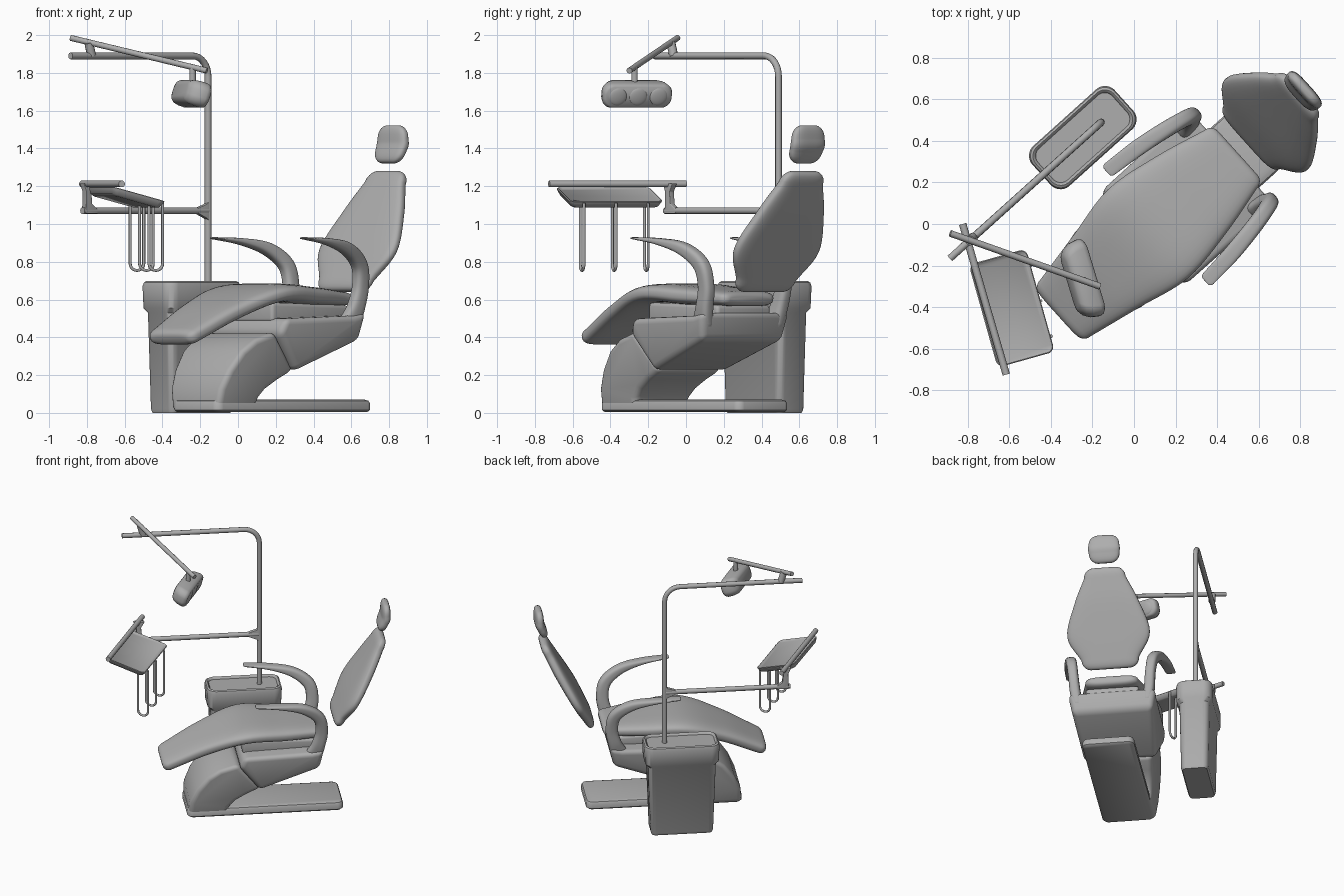
import bpy, bmesh, math
from mathutils import Matrix, Vector

cube = bpy.data.objects.get("Cube")
if cube:
    bpy.data.objects.remove(cube)

grey = bpy.data.materials.new("neutral_grey")
grey.use_nodes = True
COLOUR = (0.42, 0.42, 0.42, 1)
grey.diffuse_color = COLOUR
grey.node_tree.nodes["Principled BSDF"].inputs["Base Color"].default_value = COLOUR

# Shared frame: local x runs from foot to head, local y = 0 is the chair's centre line
TURN = Matrix.Rotation(math.radians(42), 4, 'Z')
CHAIR = TURN @ Matrix.Translation((0, -0.08, 0))
UNIT = TURN @ Matrix.Translation((0, 0.47, 0))


def finish(name, bm, matrix, angle=40):
    bmesh.ops.recalc_face_normals(bm, faces=bm.faces)
    mesh = bpy.data.meshes.new(name)
    bm.to_mesh(mesh)
    bm.free()
    mesh.materials.append(grey)
    obj = bpy.data.objects.new(name, mesh)
    bpy.context.collection.objects.link(obj)
    obj.matrix_world = matrix
    bpy.ops.object.select_all(action='DESELECT')
    obj.select_set(True)
    bpy.context.view_layer.objects.active = obj
    bpy.ops.object.shade_smooth_by_angle(angle=math.radians(angle))


def skin(name, rings, matrix, angle):
    """Join closed rings of points into one capped surface."""
    bm = bmesh.new()
    loops = [[bm.verts.new(p) for p in ring] for ring in rings]
    for a, b in zip(loops, loops[1:]):
        for i in range(len(a)):
            j = (i + 1) % len(a)
            bm.faces.new((a[i], a[j], b[j], b[i]))
    bm.faces.new(loops[0])
    bm.faces.new(loops[-1])
    finish(name, bm, matrix, angle)


def spline(points, steps=6):
    """Smooth path through points of any dimension."""
    pts = [Vector(p) for p in points]
    ext = [2 * pts[0] - pts[1]] + pts + [2 * pts[-1] - pts[-2]]
    out = []
    for a, b, c, d in zip(ext, ext[1:], ext[2:], ext[3:]):
        for k in range(steps):
            t = k / steps
            out.append(b + (c - a) * (t / 2) + (2 * a - 5 * b + 4 * c - d) * (t * t / 2)
                       + (3 * b - a - 3 * c + d) * (t ** 3 / 2))
    return out + [pts[-1]]


def rounded_end(end, inner, corner):
    """Extra stations that close a cushion with a soft end."""
    way = Vector((end[0] - inner[0], end[1] - inner[1])).normalized()
    stations = []
    for k in range(1, 6):
        a = math.radians(16.5 * k)
        s = end.copy()
        s[0] += way.x * corner * math.sin(a)
        s[1] += way.y * corner * math.sin(a)
        s[3] -= corner * (1 - math.cos(a))
        s[4] *= math.cos(a) ** 0.6
        stations.append(s)
    return stations


def cushion(name, stations, corner, box=0.45):
    """Padded shape along stations of (x, z, y, half width, half thickness)."""
    path = spline(stations)
    path = (rounded_end(path[0], path[1], corner)[::-1] + path
            + rounded_end(path[-1], path[-2], corner))
    rings = []
    for i, s in enumerate(path):
        d = path[min(i + 1, len(path) - 1)] - path[max(i - 1, 0)]
        t = Vector((d[0], 0, d[1])).normalized()
        n = Vector((-t.z, 0, t.x))
        ring = []
        for k in range(32):
            a = math.tau * (k + 0.5) / 32
            c, q = math.cos(a), math.sin(a)
            w = math.copysign(abs(c) ** box, c) * s[3]
            h = math.copysign(abs(q) ** 0.7, q) * s[4]
            ring.append(Vector((s[0], s[2] + w, s[1])) + n * h)
        rings.append(ring)
    skin(name, rings, CHAIR, 60)


def stack(name, levels, matrix, angle=40):
    """Rounded rectangles (z, length, width, corner radius) stacked upward."""
    rings = []
    for z, length, width, radius in levels:
        ring = []
        for k in range(32):
            a = math.tau * (k + 0.5) / 32
            c, s = math.cos(a), math.sin(a)
            ring.append((math.copysign(length / 2 - radius, c) + radius * c,
                         math.copysign(width / 2 - radius, s) + radius * s, z))
        rings.append(ring)
    skin(name, rings, matrix, angle)


def prism(name, outline, half, flare, bevel, matrix=CHAIR):
    """Side outline (x, z) widened across y, flaring with height."""
    bm = bmesh.new()
    sides = [[bm.verts.new((x, s * (half + flare * z), z)) for x, z in outline] for s in (-1, 1)]
    n = len(outline)
    for i in range(n):
        j = (i + 1) % n
        bm.faces.new((sides[0][i], sides[0][j], sides[1][j], sides[1][i]))
    for side in sides:
        bm.faces.new(side)
    bmesh.ops.recalc_face_normals(bm, faces=bm.faces)
    sharp = [e for e in bm.edges if e.calc_face_angle() > 0.55]
    bmesh.ops.bevel(bm, geom=sharp, offset=bevel, segments=4, profile=0.5,
                    affect='EDGES', clamp_overlap=True)
    finish(name, bm, matrix)


def tube(name, points, radius, matrix=Matrix()):
    data = bpy.data.curves.new(name, 'CURVE')
    data.dimensions = '3D'
    data.bevel_depth = radius
    data.bevel_resolution = 3
    data.use_fill_caps = True
    line = data.splines.new('POLY')
    line.points.add(len(points) - 1)
    for p, co in zip(line.points, points):
        p.co = (*co, 1)
    line.use_smooth = True
    data.materials.append(grey)
    obj = bpy.data.objects.new(name, data)
    bpy.context.collection.objects.link(obj)
    obj.matrix_world = matrix


def frame(centre, along, across):
    """Matrix with x along, y across and z completing the frame."""
    x = Vector(along).normalized()
    y = Vector(across).normalized()
    rot = Matrix((x, y, x.cross(y))).transposed().to_4x4()
    return Matrix.Translation(centre) @ rot


# Floor plate, leaning pedestal and seat carrier
stack("floor_plate", [(0.004, 1.08, 0.34, 0.03), (0.016, 1.11, 0.37, 0.045), (0.05, 1.11, 0.37, 0.045),
                      (0.064, 1.095, 0.355, 0.04), (0.07, 1.06, 0.32, 0.03)],
      CHAIR @ Matrix.Translation((0.165, -0.008, 0)))
prism("pedestal", [(-0.385, 0.005), (-0.375, 0.13), (-0.33, 0.23), (-0.255, 0.33), (-0.17, 0.39),
                   (-0.04, 0.43), (0.13, 0.225), (0.03, 0.175), (-0.05, 0.125), (-0.1, 0.07), (-0.1, 0.005)],
      0.182, 0.19, 0.035)
prism("seat_carrier", [(-0.035, 0.42), (0.115, 0.22), (0.54, 0.385), (0.57, 0.535), (0.48, 0.515), (0.0, 0.5)],
      0.21, 0.2, 0.035)
prism("seat_mount", [(0.0, 0.48), (0.55, 0.48), (0.55, 0.57), (0.0, 0.585)], 0.19, 0, 0.02)

# Cushions
cushion("seat_and_leg_rest", [(-0.515, 0.41, 0, 0.182, 0.045), (-0.25, 0.54, 0, 0.235, 0.05),
                              (0.02, 0.63, 0, 0.288, 0.05), (0.3, 0.62, 0, 0.25, 0.05),
                              (0.55, 0.605, 0, 0.19, 0.04)], 0.05)
cushion("backrest", [(0.71, 0.705, 0.01, 0.205, 0.035), (0.793, 0.86, 0.01, 0.295, 0.04),
                     (0.905, 1.06, 0.01, 0.228, 0.04), (0.986, 1.215, 0.01, 0.148, 0.035)], 0.07)
cushion("headrest", [(1.026, 1.385, 0.011, 0.109, 0.031), (1.04, 1.42, 0.011, 0.113, 0.033),
                     (1.042, 1.455, 0.011, 0.109, 0.031)], 0.068, 0.6)

# Armrests rise from the carrier and taper to thin forward tips
for side, label in ((1, "left"), (-1, "right")):
    cushion(label + "_armrest", [(x, z, side * y, w, h) for x, z, y, w, h in (
        (0.09, 0.924, 0.355, 0.036, 0.006), (0.26, 0.907, 0.34, 0.04, 0.018),
        (0.42, 0.868, 0.315, 0.04, 0.034), (0.53, 0.785, 0.29, 0.038, 0.042),
        (0.553, 0.67, 0.275, 0.036, 0.044), (0.53, 0.56, 0.265, 0.038, 0.048),
        (0.5, 0.48, 0.25, 0.038, 0.06))], 0.02, 0.7)

# Side cabinet with overhanging, slightly recessed top
stack("cabinet", [(0, 0.43, 0.175, 0.03), (0.02, 0.445, 0.195, 0.04), (0.53, 0.485, 0.217, 0.055),
                  (0.555, 0.525, 0.255, 0.065), (0.67, 0.535, 0.26, 0.065), (0.69, 0.525, 0.25, 0.065),
                  (0.697, 0.505, 0.23, 0.06), (0.692, 0.49, 0.215, 0.055), (0.68, 0.48, 0.205, 0.05)],
      UNIT @ Matrix.Translation((0.095, 0.004, 0)))

# Pole with a bend into the upper arm, and the lower arm with its gusset
bend = [(0.1 + 0.11 * math.cos(a), 0, 1.78 + 0.11 * math.sin(a))
        for a in (math.pi / 16 * k for k in range(9))]
tube("pole_and_upper_arm", [(0.21, 0, 0.66)] + bend + [(-0.77, 0, 1.89)], 0.018, UNIT)
tube("lower_arm", [(0.21, 0, 1.07), (-0.685, 0, 1.07)], 0.018, UNIT)
prism("pole_gusset", [(0.21, 1.13), (0.21, 1.01), (0.19, 1.03), (0.13, 1.055), (0.13, 1.085), (0.19, 1.105)],
      0.015, 0, 0.003, UNIT)

# Tray arm, swivel post and tray
prism("tray_post", [(-0.675, 1.055), (-0.59, 1.055), (-0.59, 1.08), (-0.628, 1.105), (-0.635, 1.17),
                    (-0.61, 1.215), (-0.69, 1.215), (-0.67, 1.17)], 0.017, 0, 0.004, UNIT)
tube("tray_arm", [(-0.825, 0.0, 1.212), (-0.615, -0.725, 1.212)], 0.018)
LONG = Vector((0.27, -0.963, 0))
SIDE = Vector((0.963, 0.27, -0.27))
TRAY = frame((-0.592, -0.406, 1.142), LONG, SIDE)
stack("tray", [(-0.026, 0.45, 0.235, 0.02), (-0.018, 0.48, 0.27, 0.03), (0.006, 0.51, 0.292, 0.035),
               (0.014, 0.515, 0.297, 0.035), (0.017, 0.505, 0.287, 0.03), (0.013, 0.49, 0.272, 0.025),
               (0.008, 0.475, 0.257, 0.02)], TRAY)

# Hanging hose loops under the low tray edge
for i, (x, y) in enumerate(((-0.535, -0.21), (-0.485, -0.38), (-0.435, -0.55))):
    across = Vector((0.036, 0.01, 0))
    top, low = Vector((x, y, 1.11)), Vector((x, y, 0.79))
    arc = [low + across * math.cos(a) - Vector((0, 0, 0.036 * math.sin(a)))
           for a in (math.pi / 10 * k for k in range(11))]
    tube("hose_%d" % (i + 1), [top + across] + arc + [top - across], 0.008)

# Lamp arm with its joints
tube("lamp_arm", [(-0.885, -0.045, 1.985), (-0.165, -0.3, 1.812)], 0.016)
tube("lamp_arm_joint", [(-0.775, -0.065, 1.89), (-0.79, -0.08, 1.96)], 0.024)
tube("lamp_stem", [(-0.24, -0.272, 1.83), (-0.24, -0.272, 1.73)], 0.017)

# Lamp head leaning down toward the chair, with three shallow lenses in its face
LAMP = frame((-0.25, -0.268, 1.69), (-0.29, 0.957, 0), (0.3, 0.09, 0.95))
stack("lamp_head", [(-0.064, 0.25, 0.07, 0.03), (-0.058, 0.29, 0.1, 0.04), (-0.04, 0.335, 0.125, 0.05),
                    (-0.01, 0.37, 0.135, 0.055), (0.03, 0.385, 0.135, 0.055), (0.048, 0.375, 0.125, 0.055),
                    (0.056, 0.355, 0.108, 0.05)], LAMP, 60)
for i in (-1, 0, 1):
    bm = bmesh.new()
    bmesh.ops.create_uvsphere(bm, u_segments=20, v_segments=10, radius=0.05)
    finish("lamp_lens_%d" % (i + 2), bm, LAMP @ Matrix.Translation((i * 0.112, 0, 0.052))
           @ Matrix.Diagonal((1, 1, 0.28, 1)), 60)
